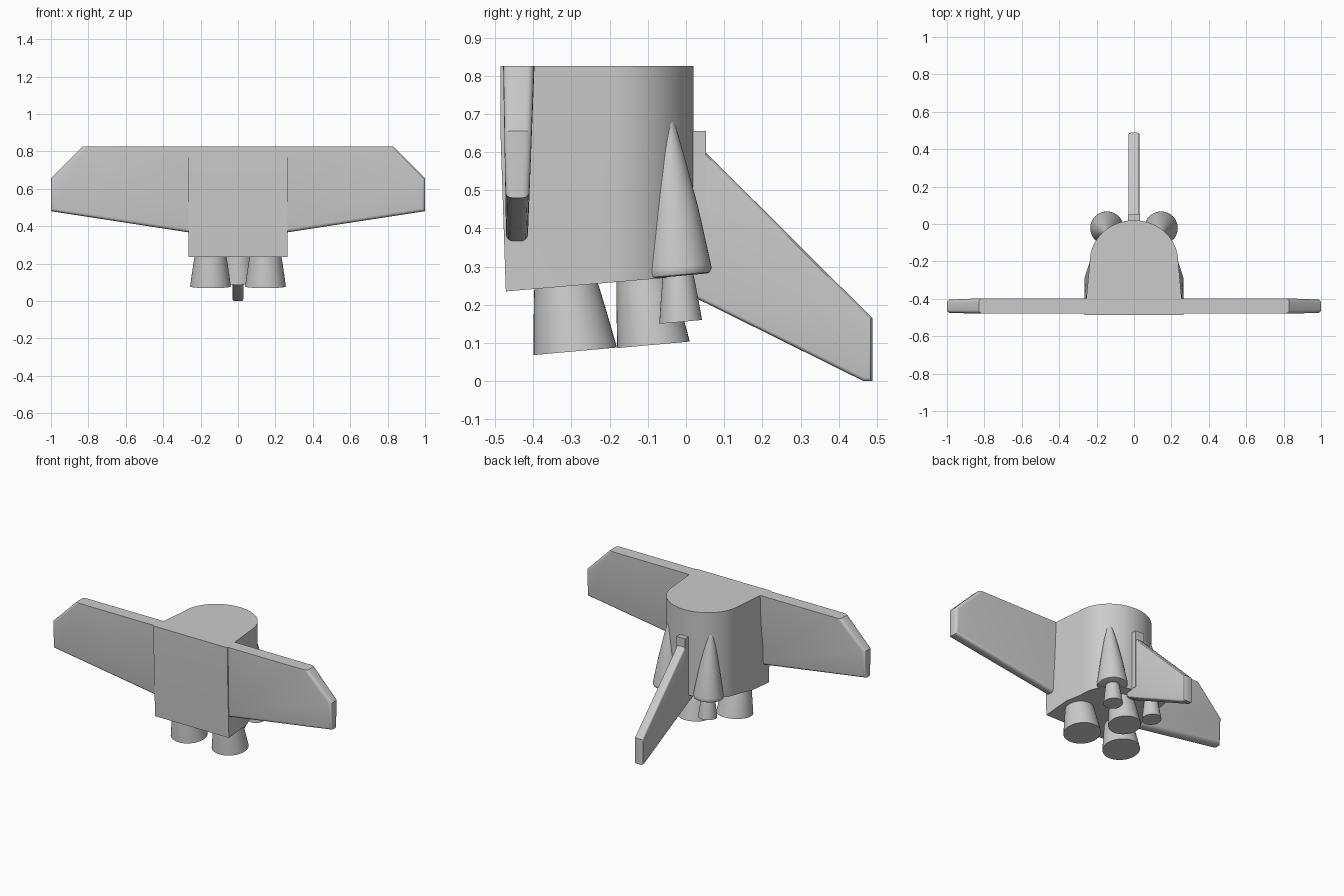
import bpy, bmesh, math
from mathutils import Vector

if "Cube" in bpy.data.objects:
    bpy.data.objects.remove(bpy.data.objects["Cube"])

grey = bpy.data.materials.new("hull grey")
grey.use_nodes = True
GREY = (0.6, 0.6, 0.6, 1)
grey.diffuse_color = GREY
grey.node_tree.nodes["Principled BSDF"].inputs["Base Color"].default_value = GREY


def finish(name, bm, angle=30):
    bmesh.ops.recalc_face_normals(bm, faces=bm.faces)
    mesh = bpy.data.meshes.new(name)
    bm.to_mesh(mesh)
    bm.free()
    ob = bpy.data.objects.new(name, mesh)
    bpy.context.collection.objects.link(ob)
    mesh.materials.append(grey)
    bpy.ops.object.select_all(action="DESELECT")
    ob.select_set(True)
    bpy.context.view_layer.objects.active = ob
    bpy.ops.object.shade_smooth_by_angle(angle=math.radians(angle))
    return ob


def loft(rings):
    """Closed solid skinned through rings of equal length."""
    bm = bmesh.new()
    loops = [[bm.verts.new(p) for p in ring] for ring in rings]
    n = len(loops[0])
    for a, b in zip(loops, loops[1:]):
        for i in range(n):
            j = (i + 1) % n
            bm.faces.new((a[i], a[j], b[j], b[i]))
    bm.faces.new(loops[0])
    bm.faces.new(loops[-1])
    return bm


def disc(x, y, z, r, tilt=0.09, n=40):
    """Ring around (x, y, z), rising towards the back."""
    pts = []
    for i in range(n):
        a = 2 * math.pi * i / n
        dy = r * math.sin(a)
        pts.append((x + r * math.cos(a), y + dy, z + dy * tilt))
    return pts


# Fuselage: flat belly, arched back, side flare towards the bottom
def section(front, shoulder, height):
    half = [(0.265, front), shoulder]
    for i in range(17):
        a = math.pi / 2 * i / 16
        half.append((0.236 * math.cos(a), -0.2 + 0.22 * math.sin(a)))
    outline = half + [(-x, y) for x, y in reversed(half[:-1])]
    return [(x, y, height(y)) for x, y in outline]


finish("fuselage", loft([
    section(-0.472, (0.265, -0.29), lambda y: 0.275 + 0.085 * y),
    section(-0.486, (0.255, -0.4), lambda y: 0.65),
    section(-0.486, (0.255, -0.4), lambda y: 0.825)]), 20)


# Wings: tapered plates with rounded trailing edges and tips
def wing(side):
    outline = [(0.2, 0.825), (0.83, 0.825), (1, 0.655), (1, 0.48), (0.2, 0.357)]

    def skin(y_top, y_low):
        return [(side * x, y_low + (y_top - y_low) * (z - 0.36) / 0.465, z)
                for x, z in outline]
    bm = loft([skin(-0.479, -0.471), skin(-0.397, -0.415)])

    def rounded(e):
        a, b = (v.co for v in e.verts)
        at_top = min(a.z, b.z) > 0.82
        at_root = max(abs(a.x), abs(b.x)) < 0.21
        across = abs(a.y - b.y) > 0.02
        return not (at_top or at_root or across)
    edges = [e for e in bm.edges if rounded(e)]
    bmesh.ops.bevel(bm, geom=edges, offset=0.018, segments=4, profile=0.5,
                    affect="EDGES")
    return bm


# Pods: leaning cones with a rounded rim
def pod(side):
    x = side * 0.145
    return loft([
        disc(x, -0.022, 0.275, 0.078), disc(x, -0.022, 0.278, 0.085),
        disc(x, -0.022, 0.288, 0.089), disc(x, -0.023, 0.3, 0.088),
        disc(x, -0.031, 0.45, 0.063), disc(x, -0.042, 0.6, 0.034),
        disc(x, -0.052, 0.745, 0.002)])


# Engine bells: short closed cones with a slight flare
def bell(x, y_top, r_top, z_top, y_low, r_low, z_low):
    rings = []
    for i in range(5):
        t = i / 4
        r = r_top + (r_low - r_top) * t ** 0.85
        rings.append(disc(x, y_top + (y_low - y_top) * t,
                          z_top + (z_low - z_top) * t, r))
    return loft(rings)


for side, label in ((1, "left"), (-1, "right")):
    finish(label + "_wing", wing(side))
    finish(label + "_pod", pod(side), 40)
    finish(label + "_main_engine",
           bell(side * 0.147, -0.32, 0.075, 0.29, -0.29, 0.109, 0.078))
    finish(label + "_small_nozzle",
           bell(side * 0.145, -0.022, 0.036, 0.3, -0.014, 0.056, 0.155))
finish("centre_engine", bell(0, -0.115, 0.066, 0.3, -0.085, 0.095, 0.095))


# Tail fin: swept plate with rounded edges
def plate(outline, half):
    return loft([[(s * half, y, z) for y, z in outline] for s in (-1, 1)])


fin = plate([(-0.03, 0.68), (0.488, 0.165), (0.488, 0), (0.465, 0),
             (-0.03, 0.245)], 0.029)
rims = [e for e in fin.edges
        if abs(e.verts[0].co.x - e.verts[1].co.x) < 0.001
        and max(v.co.y for v in e.verts) > 0]
bmesh.ops.bevel(fin, geom=rims, offset=0.01, segments=3, profile=0.5,
                affect="EDGES")
finish("tail_fin", fin)

# Root block where the fin meets the fuselage
finish("fin_root", plate([(-0.03, 0.655), (0.052, 0.655), (0.052, 0.28),
                          (-0.03, 0.28)], 0.031))
